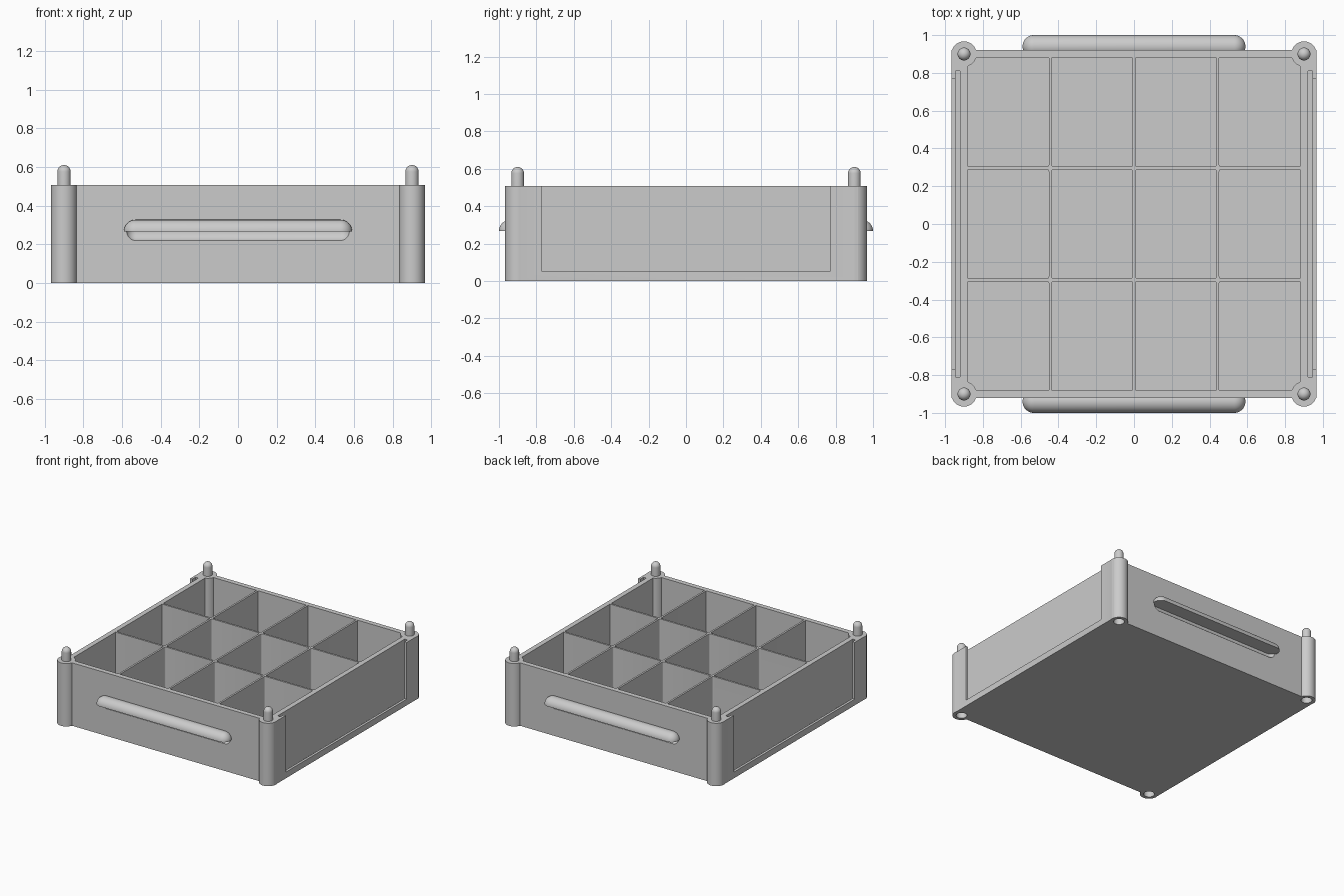
import bpy, bmesh
from math import pi, sin, cos, radians
from mathutils import Matrix, Vector

cube = bpy.data.objects.get("Cube")
if cube:
    bpy.data.objects.remove(cube, do_unlink=True)

grey = bpy.data.materials.new("grey plastic")
grey.use_nodes = True
GREY = (0.6, 0.6, 0.6, 1)
grey.diffuse_color = GREY
grey.node_tree.nodes["Principled BSDF"].inputs["Base Color"].default_value = GREY

HALF_X, HALF_Y, TOP = 0.965, 0.92, 0.507
INNER, FLOOR, DIVIDER = 0.88, 0.03, 0.015
POST, POST_R = 0.9, 0.067
GRIP_Y, GRIP_Z = 0.94, 0.267
SIGNS = (-1, 1)
CORNERS = [(x * POST, y * POST) for x in SIGNS for y in SIGNS]


def finish(bm, name):
    bmesh.ops.recalc_face_normals(bm, faces=bm.faces)
    mesh = bpy.data.meshes.new(name)
    bm.to_mesh(mesh)
    bm.free()
    mesh.materials.append(grey)
    obj = bpy.data.objects.new(name, mesh)
    bpy.context.collection.objects.link(obj)
    return obj


def box(name, x, y, z, round_edges=None):
    """Box from (low, high) ranges; round_edges picks vertical edges to round."""
    bm = bmesh.new()
    bmesh.ops.create_cube(bm, size=1)
    for v in bm.verts:
        v.co = [(a + b) / 2 + c * (b - a) for c, (a, b) in zip(v.co, (x, y, z))]
    if round_edges:
        edges = [e for e in bm.edges
                 if (e.verts[0].co - e.verts[1].co).xy.length < 1e-5
                 and round_edges(e.verts[0].co)]
        bmesh.ops.bevel(bm, geom=edges, offset=0.01, segments=4,
                        profile=0.5, affect='EDGES')
    return finish(bm, name)


def lathe(profile, steps=48):
    """Revolve (radius, height) points around z."""
    bm = bmesh.new()
    verts = [bm.verts.new((r, 0, z)) for r, z in profile]
    edges = [bm.edges.new(pair) for pair in zip(verts, verts[1:])]
    bmesh.ops.spin(bm, geom=verts + edges, cent=(0, 0, 0), axis=(0, 0, 1),
                   angle=2 * pi, steps=steps)
    bmesh.ops.remove_doubles(bm, verts=bm.verts, dist=1e-5)
    return bm


def dome(r, base, n=10):
    return [(r * cos(i * pi / 2 / n) if i < n else 0, base + r * sin(i * pi / 2 / n))
            for i in range(n + 1)]


def column(name, r, z0, z1, x, y, domed=False):
    end = dome(r, z1 - r) if domed else [(r, z1), (0, z1)]
    bm = lathe([(0, z0), (r, z0)] + end)
    bmesh.ops.translate(bm, verts=bm.verts, vec=(x, y, 0))
    return finish(bm, name)


def half_capsule(name, r, half, side, up, trim=False):
    """Capsule along x, halved at the grip height."""
    end = dome(r, half - r)
    bm = lathe([(a, -z) for a, z in reversed(end)] + end)
    bm.transform(Matrix.Translation((0, side * GRIP_Y, GRIP_Z))
                 @ Matrix.Rotation(pi / 2, 4, 'Y'))
    planes = [(Vector((0, 0, GRIP_Z)), Vector((0, 0, -up)))]
    if trim:
        planes.append((Vector((0, side * 0.91, 0)), Vector((0, -side, 0))))
    for point, normal in planes:
        cut = bmesh.ops.bisect_plane(bm, geom=bm.verts[:] + bm.edges[:] + bm.faces[:],
                                     plane_co=point, plane_no=normal, clear_outer=True)
        rim = [e for e in cut["geom_cut"] if isinstance(e, bmesh.types.BMEdge)]
        bmesh.ops.holes_fill(bm, edges=[e for e in rim if e.is_boundary], sides=0)
    return finish(bm, name)


def combine(target, tool, operation):
    mod = target.modifiers.new(operation.lower(), 'BOOLEAN')
    mod.operation, mod.solver, mod.object = operation, 'EXACT', tool
    with bpy.context.temp_override(object=target, active_object=target):
        bpy.ops.object.modifier_apply(modifier=mod.name)
    bpy.data.objects.remove(tool, do_unlink=True)


# Tray with a four by three grid of compartments
tray = box("tray", (-HALF_X, HALF_X), (-HALF_Y, HALF_Y), (0, TOP))
NX, NY = 4, 3
w = (2 * INNER - (NX - 1) * DIVIDER) / NX
d = (2 * INNER - (NY - 1) * DIVIDER) / NY
for i in range(NX):
    for j in range(NY):
        x, y = -INNER + i * (w + DIVIDER), -INNER + j * (d + DIVIDER)
        cell = box("cell_cutter", (x, x + w), (y, y + d), (FLOOR, 1),
                   lambda co: abs(co.x) < 0.6 and abs(co.y) < 0.5)
        combine(tray, cell, 'DIFFERENCE')

# Corner posts with sockets underneath
for x, y in CORNERS:
    combine(tray, column("post", POST_R, 0, TOP, x, y), 'UNION')
for x, y in CORNERS:
    combine(tray, column("socket_cutter", 0.04, -0.1, 0.11, x, y), 'DIFFERENCE')

# Panel slots and their open windows in the side walls
for s in SIGNS:
    slot = box("slot_cutter", sorted((s * 0.92, s * 0.945)), (-0.81, 0.81), (0.03, 1))
    combine(tray, slot, 'DIFFERENCE')
    window = box("window_cutter", sorted((s * 0.935, s * 1.1)), (-0.77, 0.77), (0.05, 1))
    combine(tray, window, 'DIFFERENCE')

# Finger recesses below the handles
for s in SIGNS:
    combine(tray, half_capsule("recess_cutter", 0.052, 0.58, s, -1), 'DIFFERENCE')

# Handles and stacking pins
parts = [tray]
for s, name in zip(SIGNS, ("front_handle", "back_handle")):
    parts.append(half_capsule(name, 0.06, 0.59, s, 1, trim=True))
for x, y in CORNERS:
    name = ("front" if y < 0 else "back") + ("_left" if x > 0 else "_right") + "_pin"
    parts.append(column(name, 0.034, TOP - 0.02, 0.61, x, y, domed=True))

# Smooth the round surfaces, keep the edges sharp
bpy.ops.object.select_all(action='DESELECT')
for part in parts:
    part.select_set(True)
bpy.context.view_layer.objects.active = tray
bpy.ops.object.shade_smooth_by_angle(angle=radians(30))
